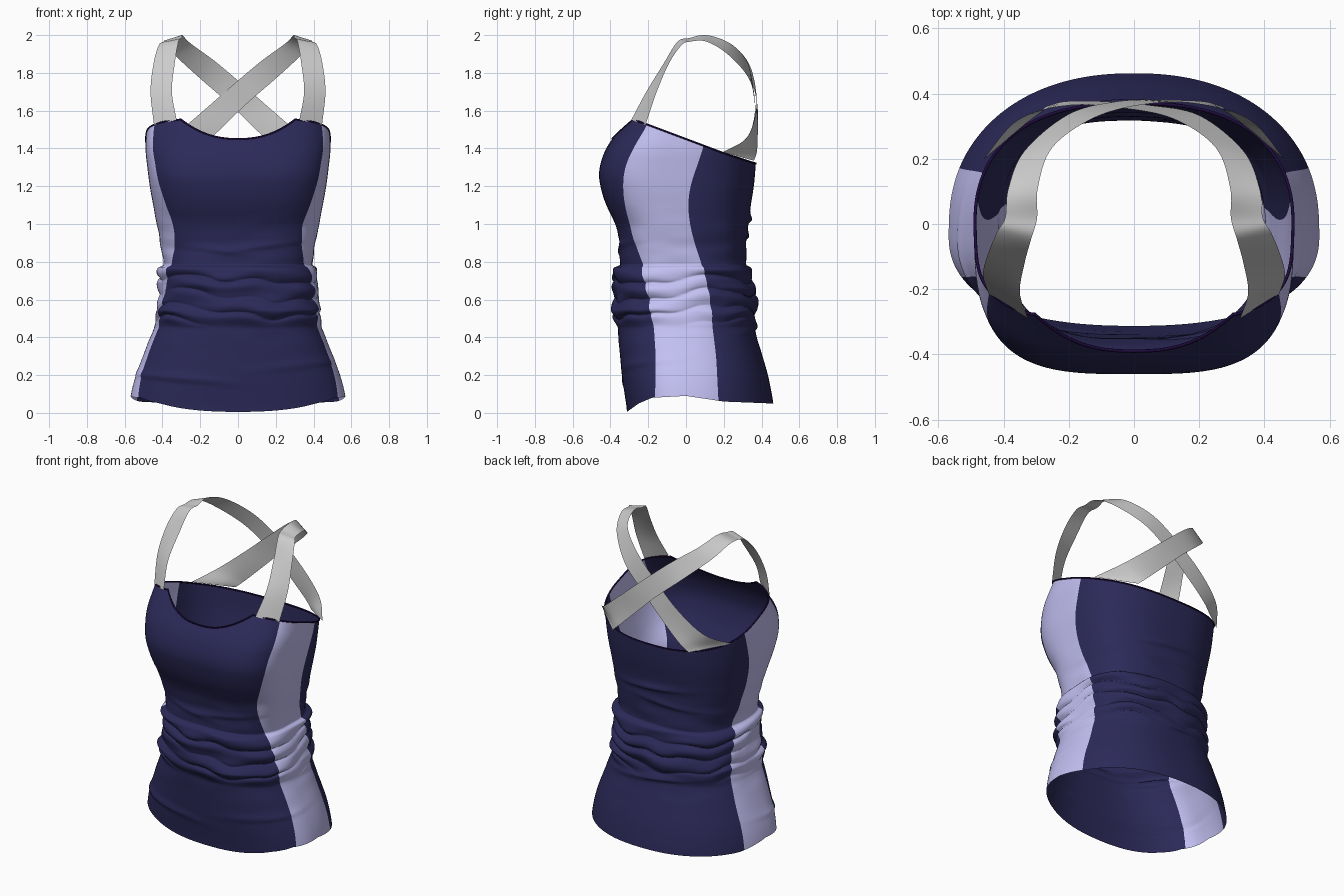
import bpy
from math import sin, cos, asin, pi, exp, atan2, hypot
from mathutils import Vector, noise

if "Cube" in bpy.data.objects:
    bpy.data.objects.remove(bpy.data.objects["Cube"])

YC = -0.03     # centre of the cross-section in y


def lerp(keys, v):
    if v <= keys[0][0]:
        return keys[0][1]
    for (a, p), (b, q) in zip(keys, keys[1:]):
        if v <= b:
            return p + (q - p) * (v - a) / (b - a)
    return keys[-1][1]


def soft(keys, z):
    return sum(lerp(keys, z + d * 0.015) for d in range(-3, 4)) / 7


# Body profile by height: half width, front depth, back depth, squareness front and back
WIDTH = [(0, .58), (.1, .568), (.2, .542), (.4, .465), (.5, .42), (.6, .4), (.75, .39),
         (.85, .4), (1, .43), (1.2, .468), (1.4, .492), (1.6, .475)]
FRONT = [(0, -.31), (.2, -.34), (.4, -.358), (.6, -.36), (.8, -.35), (.9, -.35), (1, -.37),
         (1.1, -.425), (1.2, -.455), (1.28, -.465), (1.4, -.428), (1.5, -.352), (1.6, -.27)]
BACK = [(0, .468), (.06, .462), (.2, .435), (.4, .375), (.5, .35), (.6, .335), (.8, .32), (.9, .32),
        (1, .33), (1.1, .343), (1.2, .36), (1.32, .37), (1.6, .38)]
SQUARE_F = [(0, 2.3), (.5, 2.5), (.9, 2.8), (1.25, 3.4), (1.4, 3.2), (1.55, 2.8)]
SQUARE_B = [(0, 2.2), (.4, 2.4), (.8, 2.6), (1.6, 2.5)]
# Seam lines in y by height
SEAM_F = [(0, -.165), (.3, -.16), (.6, -.18), (.78, -.225), (.9, -.27), (1, -.3), (1.1, -.325),
          (1.2, -.335), (1.3, -.325), (1.4, -.28), (1.54, -.195)]
SEAM_B = [(0, .175), (.3, .16), (.6, .12), (.78, .085), (.9, .045), (1, .02), (1.1, .01),
          (1.2, .022), (1.43, .1)]
# Top edge and hem heights by y
TOP = [(-.3, 1.56), (-.2, 1.525), (.2, 1.375), (.37, 1.32)]
HEM = [(-.32, 0), (-.25, .05), (-.18, .08), (0, .09), (.2, .06), (.45, .05)]
# Single creases: angle, angular width, height, slope, size
CREASES = [(-2.35, .6, .18, -.04, .014), (-1.2, .5, .88, .05, .008), (1.5, .5, 1.02, .03, .016),
           (1.8, .5, .93, -.03, .012), (-1.9, .4, .86, -.05, .008), (1.4, .6, .45, .04, .016),
           (-.7, .5, .25, .05, .008)]


def folds(x, y, z):
    """Outward push of the gathered waist and the loose wrinkles."""
    th = atan2(y, x)
    n = noise.noise(Vector((x * 5, y * 5, z * 3)))
    m = noise.noise(Vector((x * 3 + 7, y * 3, z * 9)))
    win = min(max((.783 - z) / .012, 0), 1) * min(max((z - .45) / .09, 0), 1)
    warp = .03 * sin(th * 2 + .6) * (.78 - z) / .2 + .05 * n
    wave = abs(sin(pi * (.778 - z + warp * min(1, (.79 - z) / .08)) / .078)) ** .6
    flat = 1 - .5 * exp(-(th / .4) ** 2)     # calmer on the right side
    d = win * (.014 + max(.004, .022 + .03 * m) * wave * flat)
    if .3 < z < 1.1:
        d += .01 * sin(pi * (z - .3) / .8) * noise.noise(Vector((x * 5, y * 5, z * 14)))
    for t0, w, z0, slope, size in CREASES:
        dt = (th - t0 + pi) % (2 * pi) - pi
        dz = z - z0 - slope * dt
        d += size * exp(-(dt / w) ** 2) * exp(-(dz / (.025 if dz > 0 else .01)) ** 2)
    return d


def section(panel, u, z):
    """Point at fraction u across a panel, at height z."""
    a, bf, bb = soft(WIDTH, z), YC - soft(FRONT, z), soft(BACK, z) - YC
    nf, nb = soft(SQUARE_F, z), soft(SQUARE_B, z)
    tf = asin(min(1, (YC - soft(SEAM_F, z)) / bf) ** (nf / 2))
    tb = asin(((soft(SEAM_B, z) - YC) / bb) ** (nb / 2))
    t0, t1 = {"right": (-tf, tb), "back": (tb, pi - tb),
              "left": (pi - tb, pi + tf), "front": (pi + tf, 2 * pi - tf)}[panel]
    t = t0 + (t1 - t0) * u
    c, s = cos(t), sin(t)
    n, b = (nf, -bf) if s < 0 else (nb, bb)
    return a * abs(c) ** (2 / n) * (1 if c >= 0 else -1), YC + b * abs(s) ** (2 / n)


def top_z(x, y):
    if y < -.2 and abs(x) < .31:
        return 1.45 + .11 * (abs(x) / .31) ** 2.3
    return lerp(TOP, y)


def column(panel, u):
    zt, zb = 1.45, .06
    for _ in range(4):
        zt = top_z(*section(panel, u, zt))
        zb = lerp(HEM, section(panel, u, zb)[1])
    zs = [zb + (.3 - zb) * i / 18 for i in range(18)]
    zs += [.3 + .15 * i / 10 for i in range(10)]
    zs += [.45 + .35 * i / 75 for i in range(75)]
    zs += [.8 + .4 * i / 40 for i in range(40)]
    zs += [1.2 + (zt - 1.2) * i / 20 for i in range(21)]
    pts = []
    for z in zs:
        x, y = section(panel, u, z)
        k = 1 + folds(x, y, z) / hypot(x, y)
        pts.append((x * k, y * k, z))
    return pts


def material(name, rgb):
    m = bpy.data.materials.new(name)
    m.diffuse_color = (*rgb, 1)
    m.use_nodes = True
    m.node_tree.nodes["Principled BSDF"].inputs["Base Color"].default_value = m.diffuse_color
    return m


def sheet(name, cols, mat=None):
    """Smooth surface through a grid of points."""
    h = len(cols[0])
    faces = [(i * h + j, (i + 1) * h + j, (i + 1) * h + j + 1, i * h + j + 1)
             for i in range(len(cols) - 1) for j in range(h - 1)]
    me = bpy.data.meshes.new(name)
    me.from_pydata([p for c in cols for p in c], [], faces)
    me.shade_smooth()
    if mat:
        me.materials.append(mat)
    ob = bpy.data.objects.new(name, me)
    bpy.context.collection.objects.link(ob)
    return ob


navy = material("navy", (.025, .023, .1))
lavender = material("lavender", (.55, .53, .9))
purple = material("dark_purple", (.012, .003, .045))

# Four body panels, collecting the top edge on the way round
rim = []
for panel, count, mat in (("right", 24, lavender), ("back", 72, navy),
                          ("left", 24, lavender), ("front", 72, navy)):
    cols = [column(panel, i / count) for i in range(count + 1)]
    sheet(panel + "_panel", cols, mat)
    rim += [c[-1] for c in cols[:-1]]

# Piping along the neckline
cu = bpy.data.curves.new("neckline_trim", "CURVE")
cu.dimensions = "3D"
cu.bevel_depth = .005
cu.bevel_resolution = 2
sp = cu.splines.new("POLY")
sp.points.add(len(rim) - 1)
for p, co in zip(sp.points, rim):
    p.co = (*co, 1)
sp.use_cyclic_u = True
cu.materials.append(purple)
bpy.context.collection.objects.link(bpy.data.objects.new("neckline_trim", cu))

# Crossed straps: inner and outer edge points, from front neckline to opposite back corner
STRAP = [((.325, -.29, 1.55), (.445, -.215, 1.525)), ((.35, -.21, 1.70), (.463, -.155, 1.70)),
         ((.335, -.118, 1.85), (.447, -.09, 1.85)), ((.315, -.045, 1.965), (.42, -.025, 1.945)),
         ((.297, .02, 1.985), (.395, .02, 1.965)), ((.295, .11, 2.0), (.385, .11, 1.965)),
         ((.25, .235, 1.955), (.335, .225, 1.895)), ((.12, .325, 1.86), (.20, .335, 1.77)),
         ((-.04, .362, 1.725), (.05, .37, 1.64)), ((-.2, .366, 1.585), (-.09, .378, 1.505)),
         ((-.355, .32, 1.455), (-.21, .376, 1.39)), ((-.465, .195, 1.38), (-.27, .36, 1.335))]


def smooth_path(pts, steps=8):
    p = [Vector(q) for q in pts]
    p = [2 * p[0] - p[1]] + p + [2 * p[-1] - p[-2]]
    out = []
    for a, b, c, d in zip(p, p[1:], p[2:], p[3:]):
        for i in range(steps):
            t = i / steps
            out.append(.5 * (2 * b + (c - a) * t + (2 * a - 5 * b + 4 * c - d) * t * t
                             + (3 * b - a - 3 * c + d) * t ** 3))
    return out + [p[-2]]


inner, outer = (smooth_path([s[k] for s in STRAP]) for k in (0, 1))
for name, side in (("right_strap", 1), ("left_strap", -1)):
    cols = []
    for a, b in zip(inner, outer):
        lift = -side * .006 * exp(-((a.x + b.x) / .3) ** 2) if a.y > .2 else 0
        cols.append([(side * q.x, q.y + lift, min(q.z, 2)) for q in (a.lerp(b, k / 4) for k in range(5))])
    sheet(name, cols)
